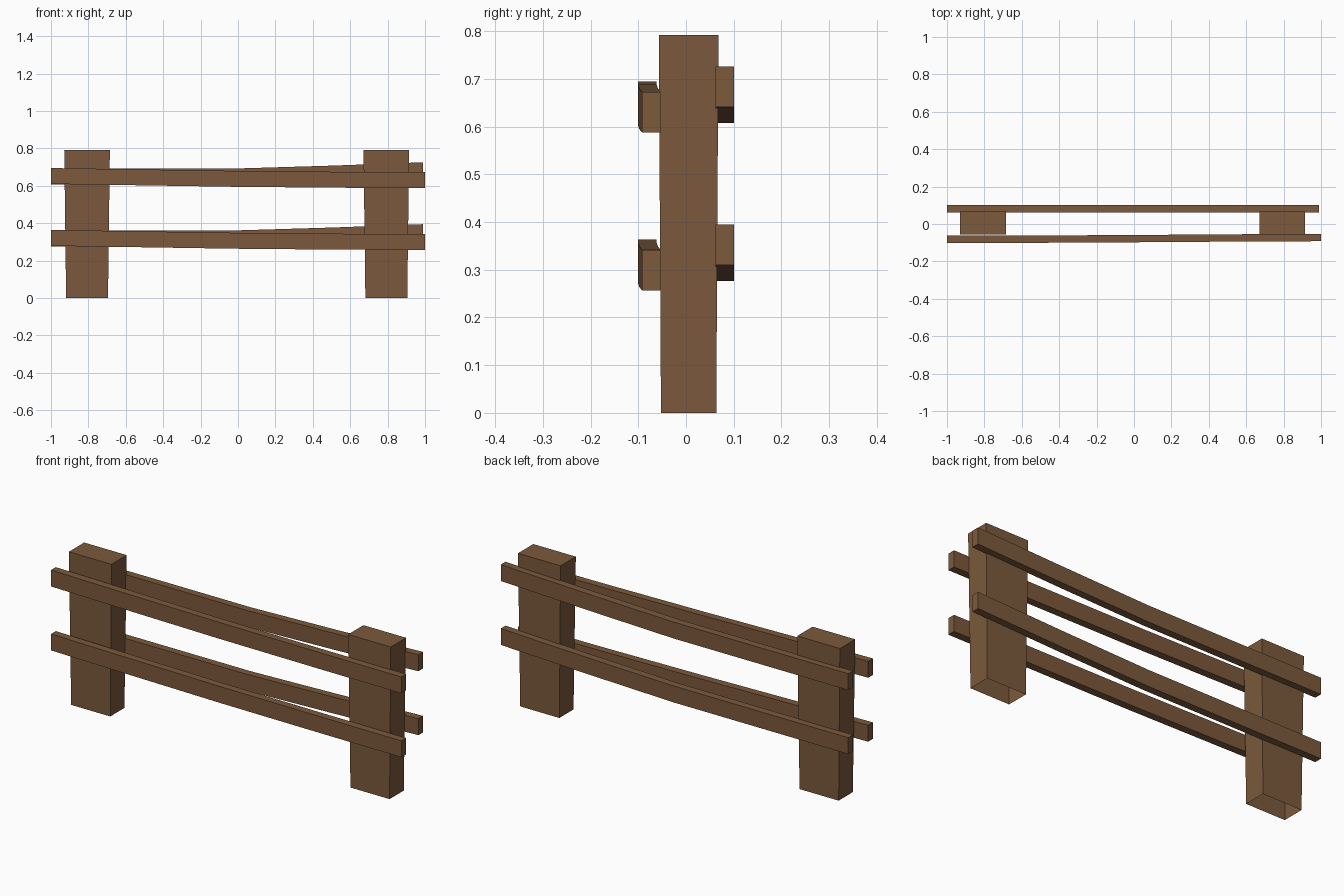
import bpy, bmesh

if "Cube" in bpy.data.objects:
    bpy.data.objects.remove(bpy.data.objects["Cube"])

wood = bpy.data.materials.new("brown_wood")
wood.diffuse_color = (0.2, 0.1, 0.045, 1)
wood.use_nodes = True
wood.node_tree.nodes["Principled BSDF"].inputs["Base Color"].default_value = wood.diffuse_color


def loft(name, rings, cap_start=True):
    """Join a list of four-point rings into a flat-sided beam."""
    bm = bmesh.new()
    vs = [[bm.verts.new(p) for p in r] for r in rings]
    for a, b in zip(vs, vs[1:]):
        for i in range(4):
            j = (i + 1) % 4
            bm.faces.new((a[i], a[j], b[j], b[i]))
    if cap_start:
        bm.faces.new(vs[0][::-1])
    bm.faces.new(vs[-1])
    bmesh.ops.recalc_face_normals(bm, faces=bm.faces)
    me = bpy.data.meshes.new(name)
    bm.to_mesh(me)
    bm.free()
    me.materials.append(wood)
    ob = bpy.data.objects.new(name, me)
    bpy.context.collection.objects.link(ob)
    return ob


# posts: widen slightly towards the top, open underneath
def post(name, cx):
    def ring(hx, hy, z):
        cy = 0.0055
        return [(cx - hx, cy - hy, z), (cx + hx, cy - hy, z),
                (cx + hx, cy + hy, z), (cx - hx, cy + hy, z)]
    loft(name, [ring(0.112, 0.058, 0), ring(0.122, 0.0625, 0.792)], cap_start=False)


post("left_post", -0.807)
post("right_post", 0.793)


# rails: bent planks given as (x, near y, bottom z) stations
def rail(name, stations, dz):
    t, h = 0.039, 0.085
    loft(name, [[(x, y, z + dz), (x, y + t, z + dz),
                 (x, y + t, z + h + dz), (x, y, z + h + dz)]
                for x, y, z in stations])


front = [(-1.0, -0.101, 0.610), (-0.6, -0.101, 0.604), (-0.03, -0.098, 0.595),
         (0.53, -0.094, 0.590), (1.0, -0.092, 0.588)]
back = [(-1.0, 0.062, 0.608), (0.0, 0.062, 0.608), (0.5, 0.062, 0.623),
        (0.99, 0.062, 0.641)]
for level, dz in (("upper", 0), ("lower", -0.331)):
    rail(level + "_front_rail", front, dz)
    rail(level + "_back_rail", back, dz)
